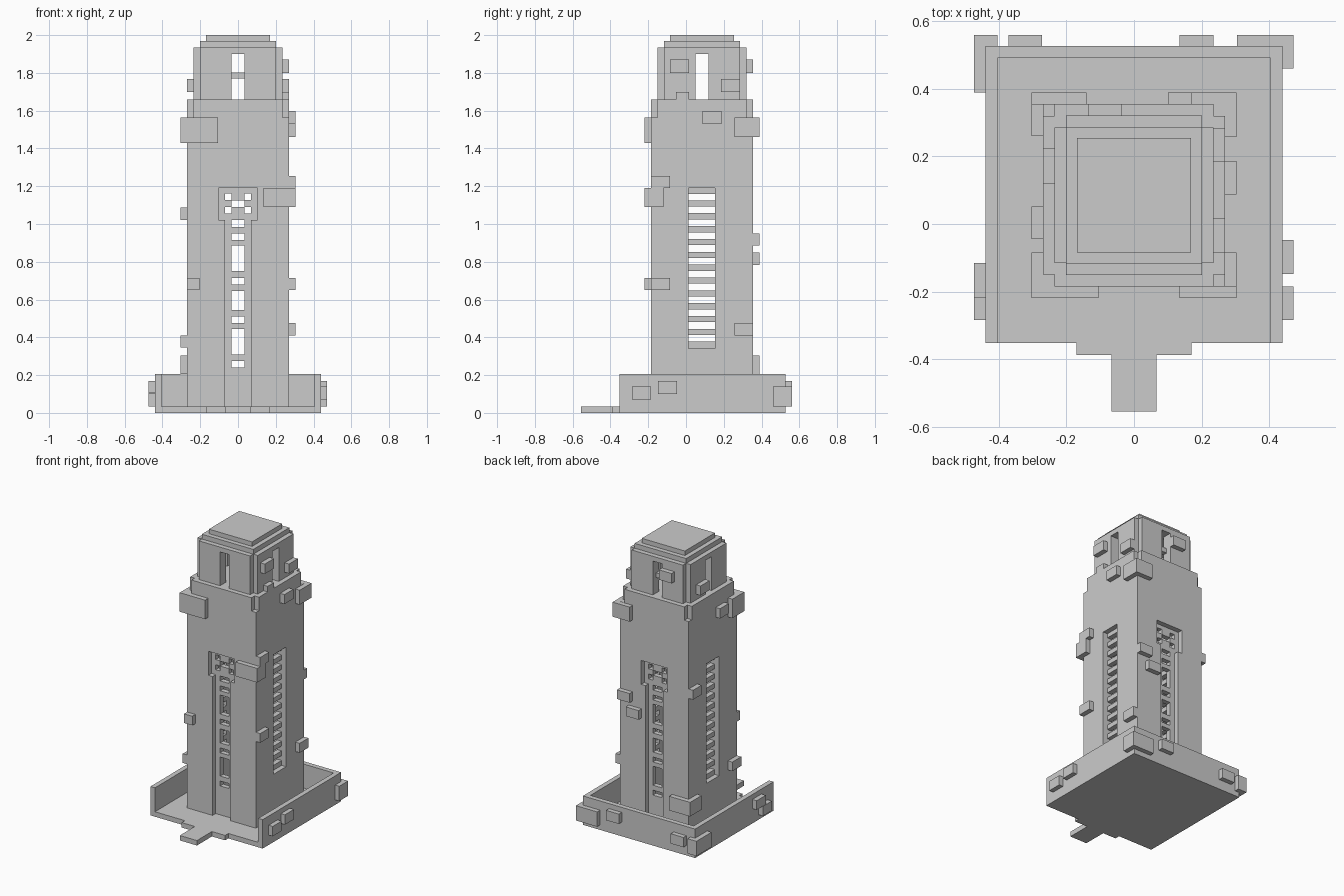
import bpy, bmesh

if "Cube" in bpy.data.objects:
    bpy.data.objects.remove(bpy.data.objects["Cube"])

CY = 0.085          # tower centre in y
U = 0.035           # block thickness used throughout


def boxes(name, spans):
    """One object made of axis-aligned boxes given as (x0, x1, y0, y1, z0, z1)."""
    bm = bmesh.new()
    for x0, x1, y0, y1, z0, z1 in spans:
        for v in bmesh.ops.create_cube(bm, size=1)["verts"]:
            v.co = (x0 + (v.co.x + .5) * (x1 - x0),
                    y0 + (v.co.y + .5) * (y1 - y0),
                    z0 + (v.co.z + .5) * (z1 - z0))
    mesh = bpy.data.meshes.new(name)
    bm.to_mesh(mesh)
    bm.free()
    ob = bpy.data.objects.new(name, mesh)
    bpy.context.collection.objects.link(ob)
    return ob


def centred(r, z0, z1):
    return (-r, r, CY - r, CY + r, z0, z1)


def cut(ob, spans):
    cutter = boxes("cutter", spans)
    cutter.hide_render = True
    m = ob.modifiers.new("cut", "BOOLEAN")
    m.operation, m.solver, m.use_self, m.object = "DIFFERENCE", "EXACT", True, cutter
    bpy.context.view_layer.objects.active = ob
    bpy.ops.object.modifier_apply(modifier=m.name)
    bpy.data.objects.remove(cutter)


def corners(r, z0, z1):
    """Boxes removing a U-sized square at each vertical corner of a tower of half width r."""
    a, b = r - U, r + .1
    return [(min(sx * a, sx * b), max(sx * a, sx * b),
             CY + min(sy * a, sy * b), CY + max(sy * a, sy * b), z0, z1)
            for sx in (-1, 1) for sy in (-1, 1)]


# courtyard floor, walls open at the front, entrance steps
boxes("courtyard_floor", [(-.44, .44, -.352, .527, 0, U)])
boxes("courtyard_walls", [(-.44, -.405, -.352, .527, U, .205),
                          (.405, .44, -.352, .527, U, .205),
                          (-.405, .405, .492, .527, U, .205)])
boxes("entrance_steps", [(-.17, .17, -.388, -.352, 0, U),
                         (-.067, .067, -.556, -.388, 0, U)])

# main shaft: hollow, with recessed panels on all sides
R = .27
shaft = boxes("tower_shaft", [centred(R, U, 1.66)])
recess = []
for s in (-1, 1):
    lo, hi = sorted((CY + s * (R - U), CY + s * (R + .1)))
    recess += [(-.07, .07, lo, hi, .01, 1.1), (-.103, .103, lo, hi, 1.02, 1.19)]
    lo, hi = sorted((s * (R - U), s * (R + .1)))
    recess.append((lo, hi, .014, .154, .342, 1.19))
cut(shaft, recess)
cut(shaft, [centred(R - 2 * U, .07, 1.6)])
cut(shaft, corners(R, 1.565, 1.8))

# pierced windows front and back, slatted openings left and right
rows = [(.985, 1.02), (.915, .95), (.75, .885), (.68, .715),
        (.545, .645), (.475, .51), (.31, .445), (.24, .275)]
windows = [(-U, U, -.5, .7, a, b) for a, b in rows + [(1.09, 1.125)]]
windows += [(x, x + U, -.5, .7, z, z + U)
            for x in (-.07, U) for z in (1.055, 1.127)]
cut(shaft, windows)
cut(shaft, [(-.5, .5, .014, .154, 1.125 - .068 * i, 1.16 - .068 * i) for i in range(12)])

# lantern storey with notched corners and tall openings
lantern = boxes("lantern", [centred(.236, 1.66, 1.934)])
cut(lantern, corners(.236, 1.5, 2.1))
cut(lantern, [centred(.168, 1.6, 1.9)])
cut(lantern, [(-U, U, -.5, .7, 1.6, 1.9)])
cut(lantern, [(-.5, .5, CY - U, CY + U, 1.6, 1.9)])
boxes("lantern_bar", [(-U, U, CY + .168, CY + .2, 1.77, 1.803)])

# stepped roof
boxes("roof_lower", [centred(.202, 1.934, 1.968)])
boxes("roof_upper", [centred(.169, 1.968, 2.0)])

# outcrops on the courtyard walls
boxes("wall_outcrops", [
    (-.474, -.44, .39, .56, U, .14), (-.44, -.405, .527, .56, U, .14),
    (-.372, -.272, .527, .56, .07, .14), (.135, .235, .527, .56, .1, .17),
    (.305, .44, .527, .56, U, .14), (.44, .472, .46, .56, U, .14),
    (.44, .472, -.148, -.047, .1, .17), (.44, .472, -.285, -.185, .07, .14),
    (-.474, -.44, -.217, -.115, .105, .17), (-.474, -.44, -.285, -.185, U, .103)])

# outcrops on the shaft: corner pieces wrap two sides
F, B, O = CY - R, CY + R, .034
boxes("shaft_outcrops", [
    (-R, -.105, F - O, F, 1.43, 1.565), (-R - O, -R, F - O, -.085, 1.43, 1.565),
    (.135, R, F - O, F, 1.09, 1.19), (R, R + O, F - O, -.12, 1.09, 1.19),
    (R, R + O, F, -.085, 1.19, 1.255),
    (R, R + O, F, -.085, .65, .715),
    (-R, -.205, F - O, F, .65, .715),
    (.17, R, B, B + O, 1.46, 1.563), (R, R + O, .257, B + O, 1.46, 1.563),
    (R, R + O, .087, .187, 1.53, 1.597),
    (R, R + O, .257, B, .41, .477),
    (.17, R, B, B + O, .885, .95), (.1, .2, B, B + O, .783, .848),
    (-R - O, -R, .26, B, 1.02, 1.087),
    (-R - O, -R, F, -.085, .345, .41),
    (-R - O, -R, -.045, .052, 1.48, 1.55),
    (-R, -.14, B, B + O, .205, .305), (-R - O, -R, .26, B + O, .205, .305)])

# outcrops on the lantern
L = .236
boxes("lantern_outcrops", [
    (L, L + O, -.085, .017, 1.8, 1.87), (L, L + O, .185, .285, 1.7, 1.767),
    (-L - O, -L, .12, .223, 1.7, 1.767),
    (-.135, -.035, CY + L, CY + L + O, 1.8, 1.87),
    (L, L + O, -.053, .017, 1.66, 1.7)])
